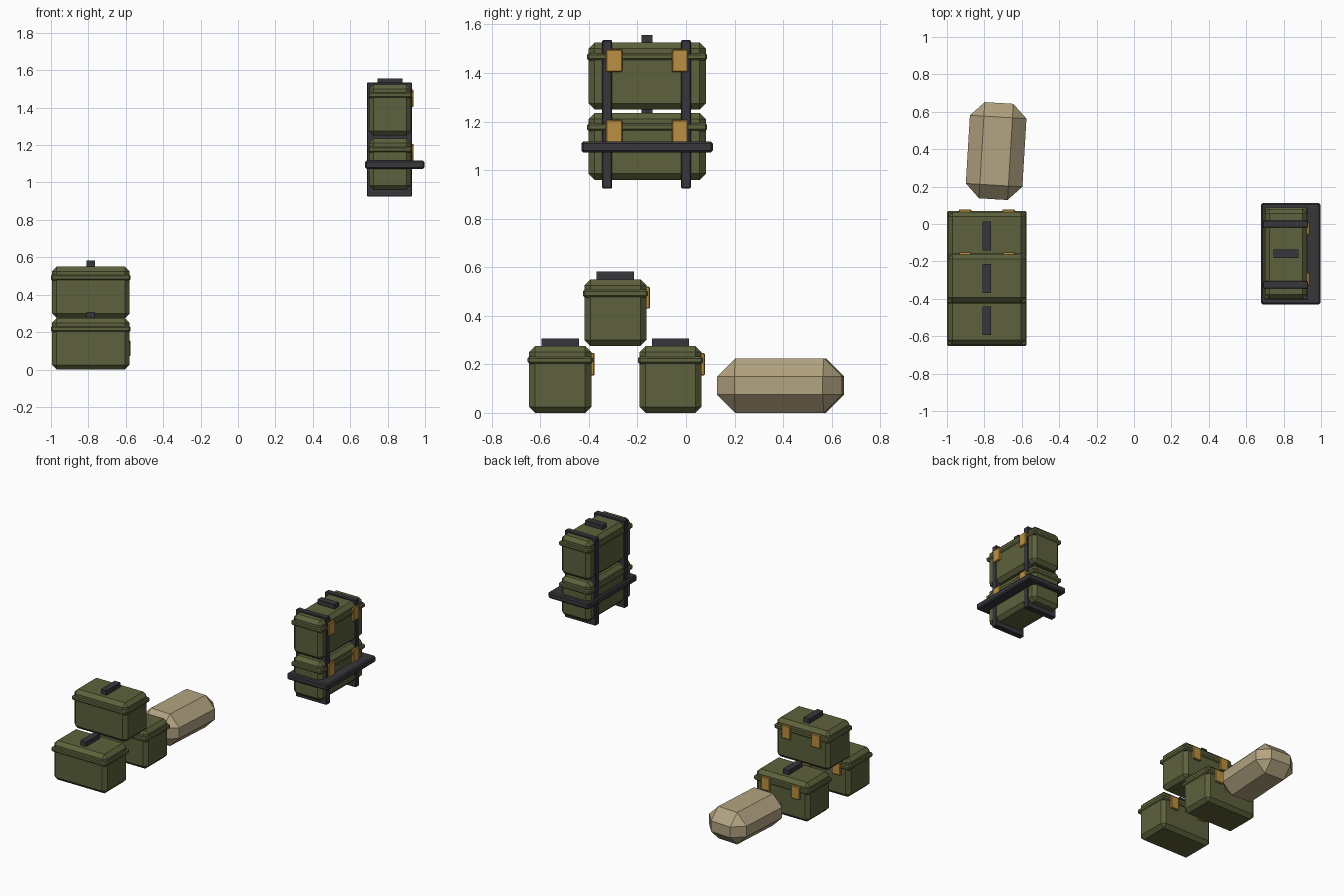
import bpy, bmesh
from mathutils import Matrix, Vector

if "Cube" in bpy.data.objects:
    bpy.data.objects.remove(bpy.data.objects["Cube"])


def material(name, rgb):
    m = bpy.data.materials.new(name)
    m.diffuse_color = (*rgb, 1)
    m.use_nodes = True
    m.node_tree.nodes["Principled BSDF"].inputs["Base Color"].default_value = m.diffuse_color
    return m


OLIVE = material("olive", (0.11, 0.12, 0.045))
DARK = material("dark_metal", (0.037, 0.037, 0.045))
BRASS = material("brass", (0.50, 0.28, 0.055))
CANVAS = material("canvas", (0.45, 0.37, 0.22))


def box(name, center, size, bevel, mat, frame=Matrix()):
    """Chamfered box, placed in the given frame."""
    bm = bmesh.new()
    bmesh.ops.create_cube(bm, size=1)
    bmesh.ops.scale(bm, vec=Vector(size), verts=bm.verts)
    if bevel:
        bmesh.ops.bevel(bm, geom=bm.edges[:], offset=bevel, segments=1,
                        profile=0.5, affect='EDGES')
    me = bpy.data.meshes.new(name)
    bm.to_mesh(me)
    bm.free()
    me.materials.append(mat)
    ob = bpy.data.objects.new(name, me)
    bpy.context.collection.objects.link(ob)
    ob.matrix_world = frame @ Matrix.Translation(center)
    return ob


def crate(name, pos, length, depth, angle=0):
    """Crate with its base at pos and its latches on local +y."""
    f = Matrix.Translation(pos) @ Matrix.Rotation(angle, 4, 'Z')
    h = 0.275
    box(name + "_body", (0, 0, h / 2), (length, depth, h), 0.025, OLIVE, f)
    box(name + "_lid_rim", (0, 0, 0.217), (length + 0.012, depth + 0.012, 0.032),
        0.008, OLIVE, f)
    box(name + "_handle", (0, 0, h + 0.014), (0.045, depth * 0.6, 0.036), 0, DARK, f)
    for side in (-1, 1):
        box(name + "_latch", (side * length * 0.28, depth / 2 + 0.003, 0.2),
            (0.067, 0.022, 0.092), 0.004, BRASS, f)


# pile of three crates
crate("left_crate", (-0.787, -0.518, 0), 0.415, 0.256)
crate("right_crate", (-0.787, -0.064, 0), 0.415, 0.256)
crate("top_crate", (-0.787, -0.291, 0.275), 0.415, 0.256)

# canvas bedroll lying behind the pile
bedroll_frame = Matrix.Translation((-0.737, 0.39, 0.1125)) @ Matrix.Rotation(-0.06, 4, 'Z')
box("bedroll", (0, 0, 0), (0.303, 0.515, 0.225), 0.075, CANVAS, bedroll_frame)

# two crates stacked on the carrier, latches facing +x
QUARTER = -1.5707963
for name, z in (("lower_carried_crate", 0.96), ("upper_carried_crate", 1.25)):
    crate(name, (0.813, -0.16, z), 0.483, 0.225, QUARTER)

# carrier: two upright slabs and a shelf
for y in (-0.325, 0.0):
    box("carrier_upright", (0.81, y, 1.23), (0.24, 0.04, 0.61), 0.003, DARK)
box("carrier_shelf", (0.838, -0.16, 1.095), (0.316, 0.542, 0.044), 0.008, DARK)
